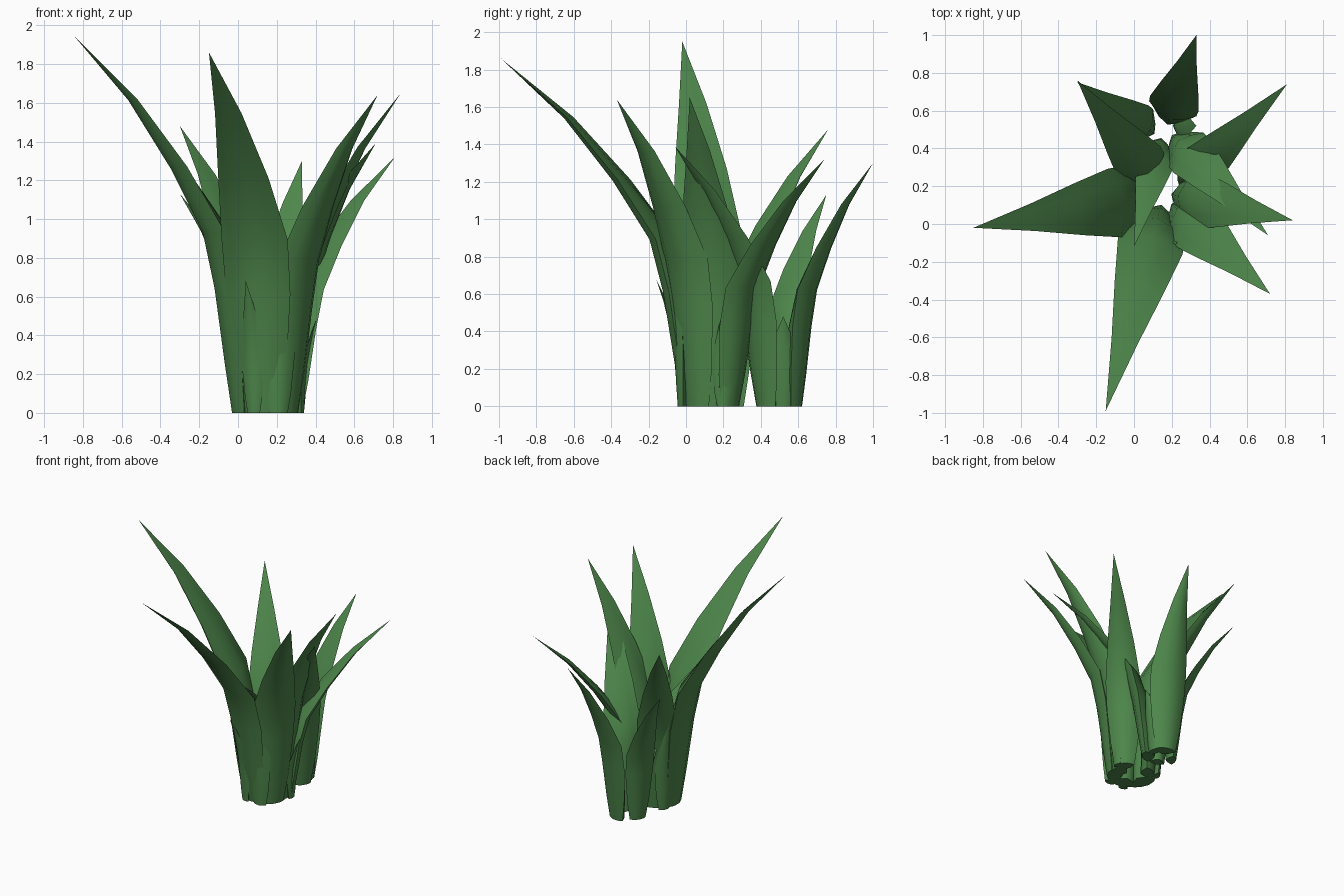
import bpy
import bmesh
from math import radians
from mathutils import Vector

cube = bpy.data.objects.get("Cube")
if cube:
    bpy.data.objects.remove(cube, do_unlink=True)

green = bpy.data.materials.new("leaf_green")
green.use_nodes = True
COLOUR = (0.075, 0.24, 0.07, 1)
green.diffuse_color = COLOUR
green.node_tree.nodes["Principled BSDF"].inputs["Base Color"].default_value = COLOUR
green.node_tree.nodes["Principled BSDF"].inputs["Roughness"].default_value = 0.8

# Blade stations: height fraction, outward fraction, width fraction, inner bulge
STATIONS = [(0, 0, 0.56, 0.48), (0.13, 0.03, 0.78, 0.4), (0.33, 0.08, 0.97, 0.31),
            (0.48, 0.15, 1.0, 0.23), (0.65, 0.36, 0.76, 0.12), (0.83, 0.64, 0.4, 0.08)]
# Outer and inner arcs of the lens-shaped section: across, outward
OUTER = [(-0.5, -0.07), (-0.3, 0.08), (0, 0.15), (0.3, 0.08), (0.5, -0.07)]
INNER = [(0.27, 0.7), (0, 1), (-0.27, 0.7)]


def blade(name, base, tip, width=None):
    """Tapering, lens-shaped leaf that arches from base (x, y) to tip (x, y, z)."""
    height = tip[2]
    width = width or 0.19 * height
    start = Vector((base[0], base[1], 0))
    reach = Vector((tip[0] - base[0], tip[1] - base[1], 0))
    out = reach.normalized()
    side = Vector((-out.y, out.x, 0))
    bm = bmesh.new()
    rings = []
    for up, along, wide, bulge in STATIONS:
        centre = start + reach * along + Vector((0, 0, height * up))
        # Upper sections lean over with the arch
        lean = Vector((0, 0, -0.6 * max(0, up - 0.4)))
        w = width * wide
        section = OUTER + [(a, -bulge * b) for a, b in INNER]
        rings.append([bm.verts.new(centre + side * a * w + (out + lean) * b * w)
                      for a, b in section])
    count = len(rings[0])
    for low, high in zip(rings, rings[1:]):
        for i in range(count):
            j = (i + 1) % count
            bm.faces.new((low[i], low[j], high[j], high[i]))
    point = bm.verts.new(tip)
    for i in range(count):
        bm.faces.new((rings[-1][i], rings[-1][(i + 1) % count], point))
    bm.faces.new(rings[0][::-1])
    bmesh.ops.recalc_face_normals(bm, faces=bm.faces)
    mesh = bpy.data.meshes.new(name)
    bm.to_mesh(mesh)
    bm.free()
    mesh.materials.append(green)
    obj = bpy.data.objects.new(name, mesh)
    bpy.context.collection.objects.link(obj)
    bpy.ops.object.select_all(action="DESELECT")
    obj.select_set(True)
    bpy.context.view_layer.objects.active = obj
    bpy.ops.object.shade_smooth_by_angle(angle=radians(75))


# Large clump
blade("tall_right_leaf", (0.0, 0.13), (-0.85, -0.02, 1.95))
blade("tall_front_leaf", (0.12, 0.01), (-0.15, -0.99, 1.86))
blade("front_left_leaf", (0.26, 0.05), (0.72, -0.37, 1.64))
blade("left_leaf", (0.28, 0.14), (0.84, 0.02, 1.65))
blade("back_left_leaf", (0.29, 0.24), (0.81, 0.74, 1.32))
blade("back_right_leaf", (0.07, 0.27), (-0.3, 0.76, 1.48))

# Small clump behind it
blade("rear_leaf", (0.2, 0.595), (0.33, 1.0, 1.3), 0.27)
blade("rear_right_leaf", (0.06, 0.51), (-0.3, 0.75, 1.13))
blade("rear_inner_left_leaf", (0.25, 0.42), (0.71, -0.06, 1.39))
blade("rear_inner_right_leaf", (0.13, 0.4), (0.0, -0.12, 0.98), 0.21)

# Short young blades around the foot
blade("short_front_leaf", (0.21, -0.03), (0.22, -0.11, 0.87), 0.17)
blade("short_front_right_leaf", (0.08, -0.03), (0.04, -0.16, 0.68), 0.12)
blade("short_left_leaf", (0.33, 0.2), (0.42, 0.2, 0.52), 0.12)
blade("short_back_right_leaf", (0.0, 0.27), (-0.07, 0.31, 0.7), 0.15)
blade("short_rear_left_leaf", (0.26, 0.52), (0.33, 0.52, 0.48), 0.18)
